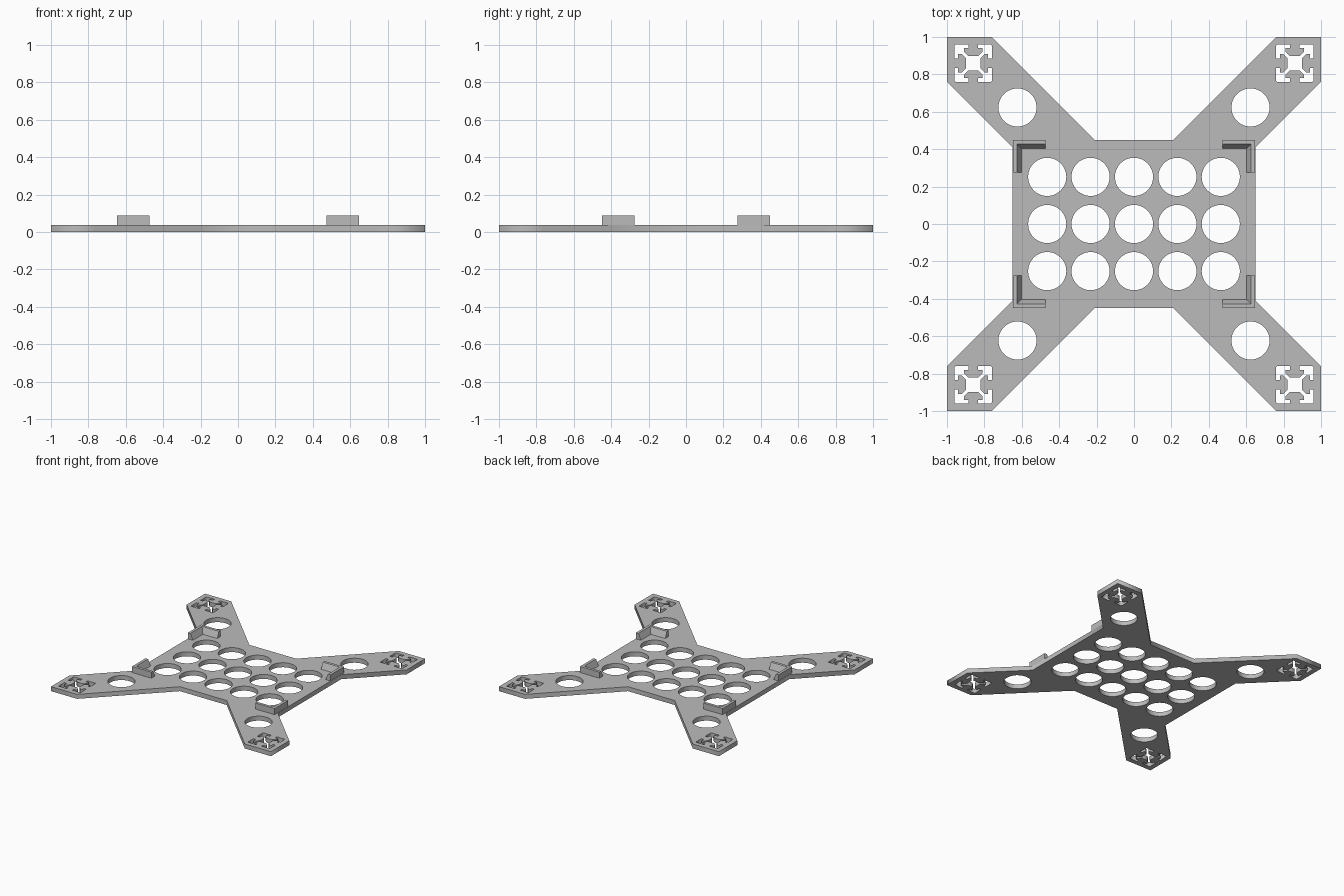
import bpy
import bmesh
from math import cos, sin, tau

if "Cube" in bpy.data.objects:
    bpy.data.objects.remove(bpy.data.objects["Cube"])

THICK, TOP = 0.037, 0.087
HOLE_R = 0.102
QUADRANTS = [(1, 1), (-1, 1), (-1, -1), (1, -1)]

grey = bpy.data.materials.new("plain_grey")
grey.use_nodes = True
grey.diffuse_color = (0.5, 0.5, 0.5, 1)
grey.node_tree.nodes["Principled BSDF"].inputs["Base Color"].default_value = (0.5, 0.5, 0.5, 1)


def circle(cx, cy, r, n=48):
    return [(cx + r * cos(tau * i / n), cy + r * sin(tau * i / n)) for i in range(n)]


def mirrored_loop(quarter):
    """Repeat a first-quadrant run of points around all four quadrants."""
    loop = []
    for sx, sy in QUADRANTS:
        pts = quarter if sx * sy > 0 else quarter[::-1]
        loop += [(sx * x, sy * y) for x, y in pts]
    return loop


def rail_slot(cx, cy):
    """Square opening with a T-shaped tongue reaching in from each side."""
    half = [(0.039, 0.027), (0.062, 0.05), (0.08, 0.05), (0.08, 0.025),
            (0.1, 0.025), (0.1, 0.095)]
    quarter = half + [(y, x) for x, y in reversed(half)]
    return [(cx + x, cy + y) for x, y in mirrored_loop(quarter)]


# Frame plate: body and four arms as one outline, with its openings
loops = [mirrored_loop([(0.65, 0.412), (1, 0.762), (1, 1), (0.762, 1), (0.212, 0.45)])]
loops += [circle(0.232 * i, 0.252 * j, HOLE_R) for i in range(-2, 3) for j in (-1, 0, 1)]
for sx, sy in QUADRANTS:
    loops.append(circle(0.623 * sx, 0.623 * sy, HOLE_R))
    loops.append(rail_slot(0.86 * sx, 0.86 * sy))

curve = bpy.data.curves.new("frame_plate", "CURVE")
curve.dimensions = "2D"
curve.fill_mode = "BOTH"
curve.extrude = THICK / 2
for loop in loops:
    spline = curve.splines.new("POLY")
    spline.points.add(len(loop) - 1)
    for point, (x, y) in zip(spline.points, loop):
        point.co = (x, y, 0, 1)
    spline.use_cyclic_u = True
curve.materials.append(grey)
plate = bpy.data.objects.new("frame_plate", curve)
plate.location.z = THICK / 2
bpy.context.collection.objects.link(plate)
bpy.context.view_layer.objects.active = plate
plate.select_set(True)
bpy.ops.object.convert(target="MESH")
plate.select_set(False)


# Corner brackets: L-shaped walls whose inner faces lean outward
def corner_bracket(name, sx, sy):
    bm = bmesh.new()
    rings = []
    for z, wall in ((THICK, 0.046), (TOP, 0.023)):
        ox, oy = 0.648, 0.45
        ix, iy = ox - wall, oy - wall
        outline = [(ox, 0.275), (ox, oy), (0.472, oy), (0.472, iy), (ix, iy), (ix, 0.275)]
        rings.append([bm.verts.new((sx * x, sy * y, z)) for x, y in outline])
    low, high = rings
    bm.faces.new(low)
    bm.faces.new(high)
    for i in range(len(low)):
        j = (i + 1) % len(low)
        bm.faces.new((low[i], low[j], high[j], high[i]))
    bmesh.ops.recalc_face_normals(bm, faces=bm.faces)
    mesh = bpy.data.meshes.new(name)
    bm.to_mesh(mesh)
    bm.free()
    mesh.materials.append(grey)
    bpy.context.collection.objects.link(bpy.data.objects.new(name, mesh))


for sx, sy in QUADRANTS:
    side = "left" if sx > 0 else "right"
    end = "back" if sy > 0 else "front"
    corner_bracket(f"{end}_{side}_corner_bracket", sx, sy)
